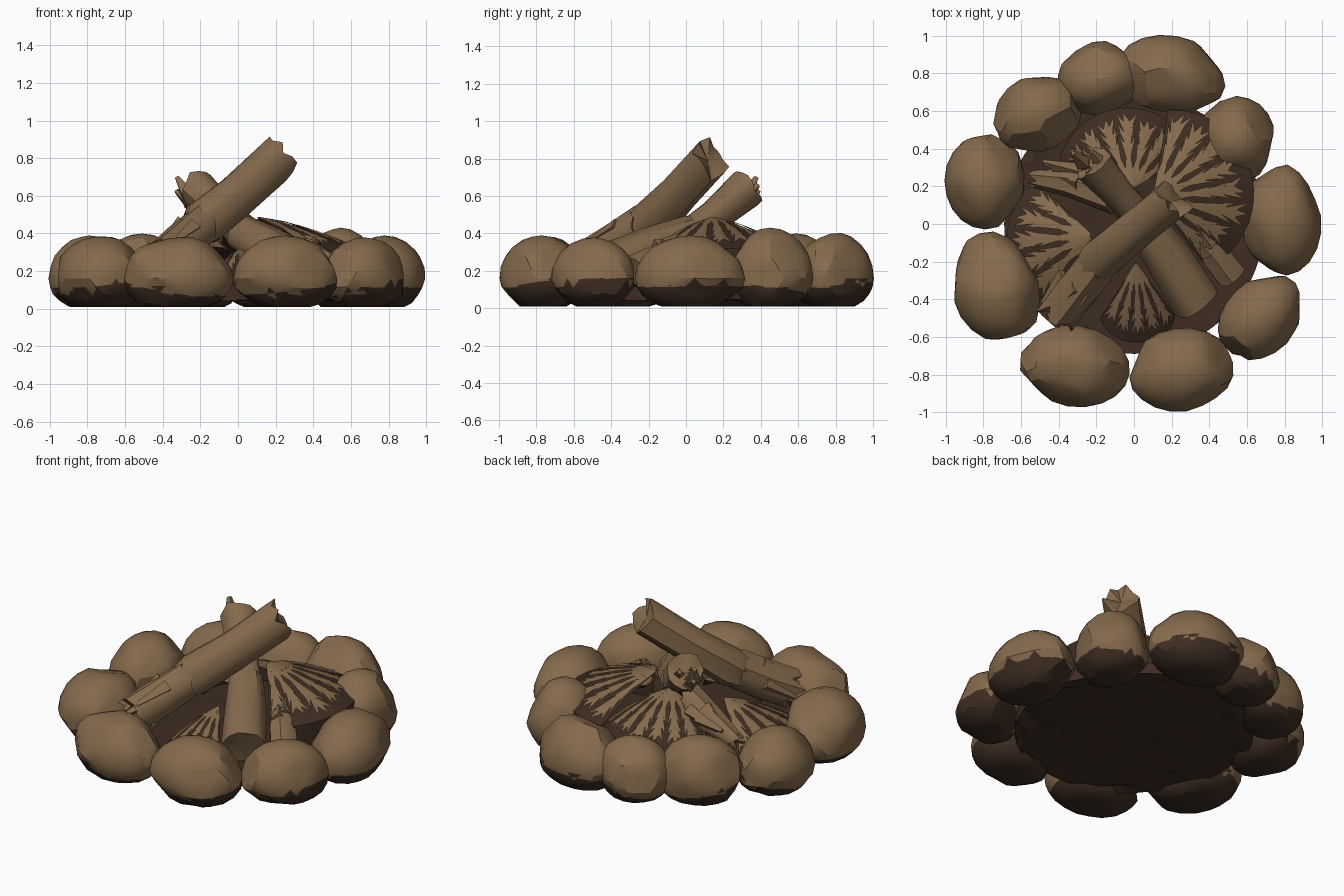
import bpy, bmesh, random
from math import sin, cos, pi, radians, sqrt
from mathutils import Vector, Matrix

random.seed(4)
if "Cube" in bpy.data.objects:
    bpy.data.objects.remove(bpy.data.objects["Cube"])


def material(name, rgb):
    m = bpy.data.materials.new(name)
    m.use_nodes = True
    m.diffuse_color = (*rgb, 1)
    m.node_tree.nodes["Principled BSDF"].inputs["Base Color"].default_value = (*rgb, 1)
    return m


COLOURS = [material("light_brown", (0.235, 0.145, 0.073)),
           material("dark_brown", (0.048, 0.026, 0.016))]


def finish(name, bm, angle=35):
    bmesh.ops.recalc_face_normals(bm, faces=bm.faces)
    mesh = bpy.data.meshes.new(name)
    bm.to_mesh(mesh)
    bm.free()
    for m in COLOURS:
        mesh.materials.append(m)
    ob = bpy.data.objects.new(name, mesh)
    bpy.context.collection.objects.link(ob)
    bpy.ops.object.select_all(action='DESELECT')
    ob.select_set(True)
    bpy.context.view_layer.objects.active = ob
    bpy.ops.object.shade_smooth_by_angle(angle=radians(angle))


def jitter(a):
    return random.uniform(-a, a)


# Boulders: flat-bottomed rounded rocks with chipped facets and sooty bases
def stone(name, x, y, rx, ry, turn, height):
    bm = bmesh.new()
    bmesh.ops.create_icosphere(bm, subdivisions=3, radius=1)
    for _ in range(14):
        n = Vector((jitter(1), jitter(1), jitter(0.8))).normalized()
        limit = random.uniform(0.85, 0.94)
        for v in bm.verts:
            over = v.co.dot(n) - limit
            if over > 0:
                v.co -= n * over
    mid = 0.16
    spin = Matrix.Rotation(radians(turn), 3, 'Z')
    for v in bm.verts:
        c = v.co
        z = mid + c.z * (height - mid) * 1.04 if c.z > 0 else mid * max(0.05, 1 + c.z * 1.15)
        v.co = spin @ Vector((c.x * rx, c.y * ry, 0)) * 1.035 + Vector((x, y, z))
    tilt = Vector((jitter(0.22), jitter(0.22), 1)).normalized()
    soot = Vector((x, y, 0.11))
    bmesh.ops.bisect_plane(bm, geom=bm.verts[:] + bm.edges[:] + bm.faces[:],
                           plane_co=soot, plane_no=tilt)
    for f in bm.faces:
        f.material_index = int((f.calc_center_median() - soot).dot(tilt) < jitter(0.02))
    finish(name, bm, 24)


STONES = [
    (0.19, 0.785, 0.29, 0.21, -10, 0.40), (-0.18, 0.775, 0.22, 0.19, 12, 0.37),
    (-0.51, 0.59, 0.25, 0.195, 28, 0.39), (-0.79, 0.23, 0.21, 0.25, 0, 0.38),
    (-0.73, -0.335, 0.235, 0.29, 18, 0.38), (-0.32, -0.755, 0.29, 0.21, -8, 0.38),
    (0.25, -0.775, 0.275, 0.215, 8, 0.38), (0.675, -0.495, 0.25, 0.19, 45, 0.37),
    (0.78, 0.025, 0.21, 0.29, 6, 0.38), (0.545, 0.45, 0.20, 0.225, 0, 0.42)]
for i, s in enumerate(STONES):
    stone(f"ring_stone_{i + 1}", *s)

# Bed of charred ground: a thin rumpled disc
bm = bmesh.new()
bmesh.ops.create_cube(bm, size=2)
bmesh.ops.subdivide_edges(bm, edges=bm.edges[:], cuts=15, use_grid_fill=True)
for v in bm.verts:
    x, y, z = v.co
    v.co = (0.69 * x * sqrt(1 - y * y / 2), 0.69 * y * sqrt(1 - x * x / 2),
            0.085 + 0.035 * z + jitter(0.012))
for f in bm.faces:
    f.material_index = 1
finish("charred_bed", bm, 20)


# Tinder fans: a dark drooping sheet overlaid with pale barbed fronds
def fan(name, apex, heading, length, spread, drop, fronds):
    apex, heading, spread = Vector(apex), radians(heading), radians(spread)
    bm = bmesh.new()

    def point(a, t, lift=0.0):
        off = (a / spread) ** 2
        r = length * t * (1 - 0.12 * off)
        z = apex.z - drop * t ** 1.5 - 0.04 * off * t + lift
        return bm.verts.new((apex.x + r * cos(heading + a), apex.y + r * sin(heading + a), z))

    # dark sheet with a skirt reaching the bed
    rows = []
    for i in range(15):
        a = spread * (i / 7 - 1)
        row = [point(a, t) for t in (0.04, 0.35, 0.7, 1)]
        foot = row[-1].co.copy()
        foot.z = 0.08
        rows.append(row + [bm.verts.new(foot)])
    for p, q in zip(rows, rows[1:]):
        for j in range(4):
            bm.faces.new((p[j], p[j + 1], q[j + 1], q[j])).material_index = 1
    # pale fronds: joined near the apex, narrowing outward, with slanted barbs
    w = spread / fronds
    for i in range(fronds):
        a = spread * (2 * (i + 0.5) / fronds - 1)
        end = random.uniform(0.88, 1.02)
        profile = ((0.03, 1), (0.3, 1.0), (0.42, 0.5), (0.6, 0.45), (0.75, 0.38), (0.88, 0.3))
        left = [point(a - w * k, t * end, 0.008) for t, k in profile]
        right = [point(a + w * k, t * end, 0.008) for t, k in profile]
        for j in range(5):
            bm.faces.new((left[j], left[j + 1], right[j + 1], right[j]))
        bm.faces.new((left[5], point(a + jitter(w * 0.4), end, 0.008), right[5]))
        for sign, edge in ((-1, left), (1, right)):
            for j, reach in ((2, 0.74), (3, 0.88), (4, 1.0)):
                tip = point(a + sign * w * random.uniform(0.7, 1.0), reach * end, 0.009)
                bm.faces.new((edge[j], tip, edge[j + 1]))
    finish(name, bm, 25)


fan("tinder_fan_left", (0.10, 0.14, 0.48), 14, 0.54, 66, 0.16, 8)
fan("tinder_fan_back", (-0.02, 0.18, 0.42), 102, 0.44, 72, 0.2, 8)
fan("tinder_fan_right", (-0.22, -0.06, 0.32), 194, 0.46, 58, 0.17, 6)
fan("tinder_fan_front", (0.01, -0.2, 0.31), 272, 0.43, 34, 0.17, 5)


# Logs: uneven tubes along a path with ragged broken ends
def log(name, path, radii, ragged=0.04, sides=14):
    path = [Vector(p) for p in path]
    bm = bmesh.new()
    axis = (path[-1] - path[0]).normalized()
    turn = axis.to_track_quat('Z', 'Y')
    lumps = [random.uniform(0.92, 1.08) for _ in range(sides)]
    rings = []
    for i, (p, r) in enumerate(zip(path, radii)):
        ends = i in (0, len(path) - 1)
        ring = []
        for k in range(sides):
            a = 2 * pi * k / sides
            rad = r * lumps[k] * random.uniform(0.95, 1.05)
            along = jitter(ragged) if ends else 0
            ring.append(bm.verts.new(p + turn @ Vector((cos(a) * rad, sin(a) * rad, along))))
        rings.append(ring)
    for p, q in zip(rings, rings[1:]):
        for k in range(sides):
            n = (k + 1) % sides
            bm.faces.new((p[k], p[n], q[n], q[k]))
    for ring, centre, way in ((rings[0], path[0], 1), (rings[-1], path[-1], -1)):
        c = bm.verts.new(centre + axis * way * ragged * 0.5)
        for k in range(sides):
            bm.faces.new((ring[k], ring[(k + 1) % sides], c))
    bmesh.ops.recalc_face_normals(bm, faces=bm.faces)
    for f in bm.faces:
        f.normal_update()
        f.material_index = int(f.normal.z < -0.8)
    finish(name, bm, 42)


log("leaning_log", [(-0.24, -0.26, 0.40), (-0.18, -0.19, 0.46), (0, -0.04, 0.61), (0.21, 0.13, 0.80)],
    [0.09, 0.12, 0.108, 0.11], 0.045)
log("leaning_log_foot", [(-0.40, -0.48, 0.27), (-0.31, -0.36, 0.34), (-0.2, -0.22, 0.44)],
    [0.11, 0.115, 0.11], 0.05)
log("back_log", [(0.06, 0.0, 0.38), (-0.08, 0.16, 0.50), (-0.22, 0.32, 0.64)],
    [0.09, 0.085, 0.105], 0.035)
log("front_log", [(0.03, 0.03, 0.40), (0.18, -0.19, 0.32), (0.33, -0.42, 0.22)],
    [0.10, 0.115, 0.125], 0.012)
log("small_log", [(0.27, 0.04, 0.36), (0.38, -0.1, 0.29), (0.52, -0.28, 0.20)],
    [0.05, 0.075, 0.08], 0.015)
log("low_log", [(-0.52, 0.24, 0.24), (-0.34, 0.22, 0.31), (-0.1, 0.14, 0.38)],
    [0.05, 0.08, 0.09], 0.04)


# Splinters: thin pointed wedges at the breaks
def splinters(name, centre, heading, rise, count, length, scatter):
    bm = bmesh.new()
    for _ in range(count):
        d = Vector((cos(radians(heading)), sin(radians(heading)), rise))
        d = (d + Vector((jitter(0.3), jitter(0.3), jitter(0.25)))).normalized()
        place = Vector(centre) + Vector((jitter(scatter), jitter(scatter), jitter(scatter * 0.6)))
        m = Matrix.Translation(place) @ d.to_track_quat('Z', 'Y').to_matrix().to_4x4()
        bmesh.ops.create_cone(bm, cap_ends=True, segments=4, radius1=0.045, radius2=0.015,
                              depth=length * random.uniform(0.7, 1.1), matrix=m)
    finish(name, bm, 20)


splinters("foot_splinters", (-0.36, -0.39, 0.35), 232, -0.7, 7, 0.26, 0.07)
splinters("back_splinters", (-0.25, 0.31, 0.62), 135, 0.9, 6, 0.13, 0.06)
splinters("small_log_splinters", (0.33, -0.06, 0.35), 125, 0.5, 6, 0.18, 0.045)
splinters("low_splinters", (-0.35, 0.24, 0.32), 165, -0.2, 6, 0.26, 0.07)
